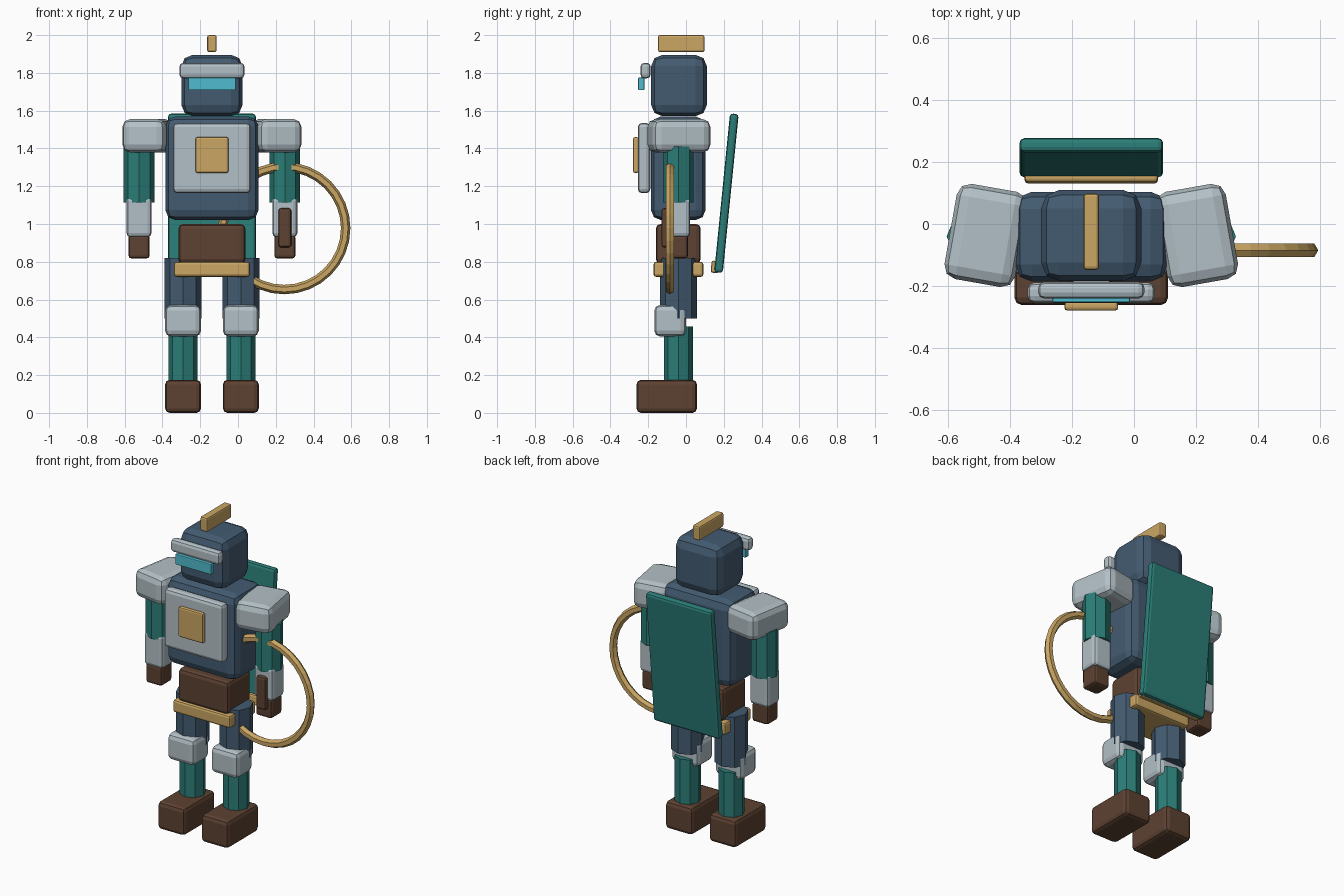
import bpy, bmesh, math
from mathutils import Matrix, Vector

default = bpy.data.objects.get("Cube")
if default:
    bpy.data.objects.remove(default, do_unlink=True)


def material(name, r, g, b):
    m = bpy.data.materials.new(name)
    m.use_nodes = True
    m.diffuse_color = (r, g, b, 1)
    m.node_tree.nodes["Principled BSDF"].inputs["Base Color"].default_value = (r, g, b, 1)
    return m


BLUE = material("slate blue", 0.056, 0.105, 0.165)
TEAL = material("teal", 0.024, 0.205, 0.185)
GREY = material("pale grey", 0.45, 0.53, 0.57)
BROWN = material("leather brown", 0.11, 0.054, 0.032)
GOLD = material("dull gold", 0.59, 0.38, 0.125)
CYAN = material("visor cyan", 0.08, 0.5, 0.62)

MID = -0.138  # x of the figure's centre line


def finish(bm, name, mat):
    mesh = bpy.data.meshes.new(name)
    bm.to_mesh(mesh)
    bm.free()
    mesh.materials.append(mat)
    obj = bpy.data.objects.new(name, mesh)
    bpy.context.collection.objects.link(obj)
    return obj


def box(name, mat, centre, size, bevel, rot=(0, 0, 0)):
    """Bevelled block; centre x is measured from the centre line."""
    bm = bmesh.new()
    bmesh.ops.create_cube(bm, size=1, matrix=Matrix.Diagonal((*size, 1)))
    obj = finish(bm, name, mat)
    obj.location = Vector(centre) + Vector((MID, 0, 0))
    obj.rotation_euler = [math.radians(a) for a in rot]
    mod = obj.modifiers.new("bevel", 'BEVEL')
    mod.width = bevel
    mod.segments = 2
    return obj


def post(name, mat, x, y, bottom, top, radius):
    """Upright eight-sided limb."""
    bm = bmesh.new()
    bmesh.ops.create_cone(bm, cap_ends=True, segments=8, radius1=radius,
                          radius2=radius, depth=top - bottom)
    obj = finish(bm, name, mat)
    obj.location = (MID + x, y, (bottom + top) / 2)
    return obj


# Head
box("head", BLUE, (0, -0.037, 1.733), (0.324, 0.295, 0.325), 0.06)
box("head_crest", GOLD, (0, -0.025, 1.955), (0.05, 0.246, 0.09), 0.01)
box("brow_band", GREY, (0, -0.214, 1.812), (0.344, 0.054, 0.082), 0.02)
box("visor", CYAN, (0, -0.237, 1.742), (0.25, 0.032, 0.066), 0.004)

# Torso and waist
box("torso", BLUE, (0, -0.041, 1.295), (0.494, 0.29, 0.55), 0.055)
box("chest_plate", GREY, (0, -0.222, 1.349), (0.412, 0.066, 0.372), 0.022)
box("chest_badge", GOLD, (0, -0.265, 1.365), (0.174, 0.03, 0.19), 0.01)
box("hips", BROWN, (0, -0.041, 0.895), (0.354, 0.238, 0.21), 0.025)
box("belt", GOLD, (0, -0.04, 0.76), (0.402, 0.264, 0.08), 0.014)

# Cape board with its lower trim
box("cape", TEAL, (0, 0.214, 1.163), (0.464, 0.046, 0.845), 0.016, (-5.7, 0, 0))
box("cape_trim", GOLD, (0, 0.154, 0.773), (0.43, 0.042, 0.064), 0.01, (-5.7, 0, 0))

# Paired limbs
for side, s in (("left", 1), ("right", -1)):
    arm = s * 0.386
    box(side + "_shoulder", GREY, (s * 0.34, -0.037, 1.467),
        (0.232, 0.312, 0.177), 0.042, (0, 0, s * 10))
    post(side + "_upper_arm", TEAL, arm, -0.04, 1.115, 1.41, 0.081)
    box(side + "_forearm", GREY, (arm, -0.042, 1.037), (0.132, 0.128, 0.215), 0.022)
    box(side + "_hand", BROWN, (arm, -0.045, 0.88), (0.112, 0.112, 0.125), 0.016)

    leg = s * 0.153
    post(side + "_thigh", BLUE, leg, -0.04, 0.5, 0.82, 0.098)
    box(side + "_knee_guard", GREY, (leg, -0.084, 0.488), (0.19, 0.168, 0.166), 0.03)
    post(side + "_shin", TEAL, leg, -0.04, 0.16, 0.457, 0.077)
    box(side + "_boot", BROWN, (leg, -0.102, 0.0875), (0.19, 0.32, 0.175), 0.024)

# Hoop held in the left hand: six-sided section swept round the y axis
SIDES, STEPS, MAJOR, MINOR = 6, 32, 0.325, 0.025
bm = bmesh.new()
rings = []
for i in range(STEPS):
    a = math.tau * i / STEPS
    ring = []
    for j in range(SIDES):
        b = math.tau * j / SIDES
        r = MAJOR + MINOR * math.cos(b)
        ring.append(bm.verts.new((r * math.cos(a), MINOR * math.sin(b), r * math.sin(a))))
    rings.append(ring)
for i in range(STEPS):
    here, there = rings[i], rings[(i + 1) % STEPS]
    for j in range(SIDES):
        k = (j + 1) % SIDES
        bm.faces.new((here[j], here[k], there[k], there[j]))
bmesh.ops.recalc_face_normals(bm, faces=bm.faces)
hoop = finish(bm, "hoop", GOLD)
hoop.location = (0.245, -0.085, 0.978)
box("hoop_grip", BROWN, (0.386, -0.095, 0.98), (0.068, 0.07, 0.208), 0.014)
